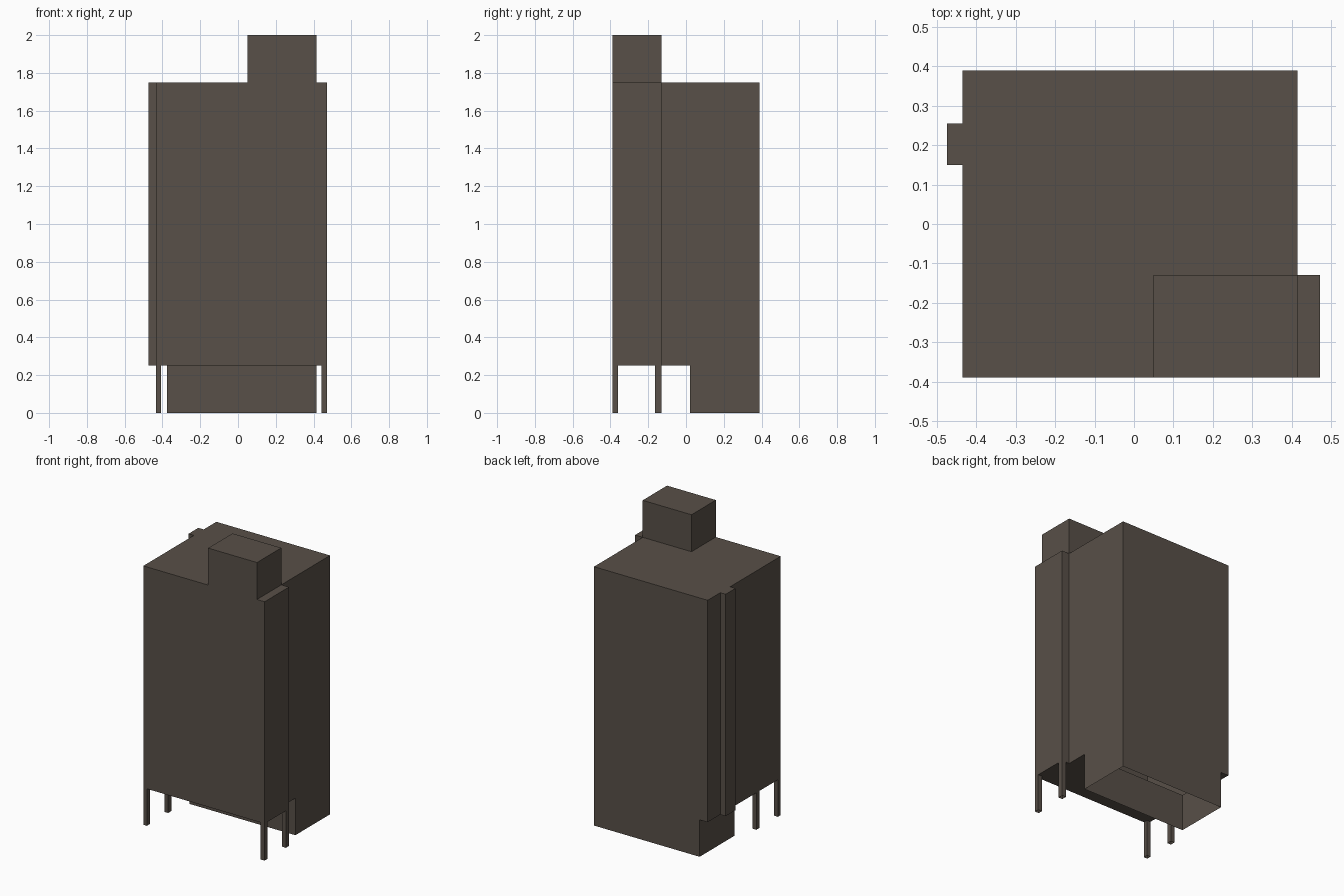
import bpy
import bmesh

cube = bpy.data.objects.get("Cube")
if cube:
    bpy.data.objects.remove(cube, do_unlink=True)

stone = bpy.data.materials.new("dark_brown_stone")
stone.use_nodes = True
COLOUR = (0.098, 0.08, 0.065, 1)
stone.diffuse_color = COLOUR
stone.node_tree.nodes["Principled BSDF"].inputs["Base Color"].default_value = COLOUR

# Main levels and plan lines
OVERHANG, ROOF, TOP = 0.25, 1.75, 2.0
LEFT, RIGHT, FRONT, BACK = 0.415, -0.435, -0.39, 0.39
BAY_X, BAY_Y = 0.472, -0.13
BASE_X, BASE_Y = -0.375, 0.02


def rect(x0, x1, y0, y1):
    return [(x0, y0), (x1, y0), (x1, y1), (x0, y1)]


def shell(name, outline, z0, z1, roof=True, underside=None):
    """Walls along a counter-clockwise outline, with optional roof and underside."""
    bm = bmesh.new()
    low = [bm.verts.new((x, y, z0)) for x, y in outline]
    high = [bm.verts.new((x, y, z1)) for x, y in outline]
    for i in range(len(outline)):
        j = (i + 1) % len(outline)
        bm.faces.new((low[i], low[j], high[j], high[i]))
    if roof:
        bm.faces.new(high)
    if underside:
        bm.faces.new([bm.verts.new((x, y, z0)) for x, y in reversed(underside)])
    mesh = bpy.data.meshes.new(name)
    bm.to_mesh(mesh)
    bm.free()
    mesh.materials.append(stone)
    obj = bpy.data.objects.new(name, mesh)
    bpy.context.collection.objects.link(obj)
    return obj


# Tower with the front left bay and the narrow shaft on its right side
front_part = [(RIGHT, FRONT), (BAY_X, FRONT), (BAY_X, BAY_Y), (LEFT, BAY_Y)]
shaft = [(RIGHT, BACK), (RIGHT, 0.255), (-0.475, 0.255), (-0.475, 0.15), (RIGHT, 0.15)]
tower_plan = front_part + [(LEFT, BACK)] + shaft
soffit = front_part + [(LEFT, BASE_Y), (BASE_X, BASE_Y), (BASE_X, BACK)] + shaft
shell("tower", tower_plan, OVERHANG, ROOF, underside=soffit)

# Ground floor set back under the tower, open below
shell("ground_floor", rect(BASE_X, LEFT, BASE_Y, BACK), 0, OVERHANG, roof=False)

# Roof house, flush with the front
shell("roof_house", rect(0.05, LEFT, FRONT, BAY_Y), ROOF, TOP)

# Four posts under the overhang
for side, x0, x1 in (("right", RIGHT, -0.408), ("left", 0.442, BAY_X)):
    for place, y0, y1 in (("front", FRONT, -0.36), ("back", -0.163, BAY_Y)):
        shell(f"{place}_{side}_post", rect(x0, x1, y0, y1), 0, OVERHANG, roof=False)
